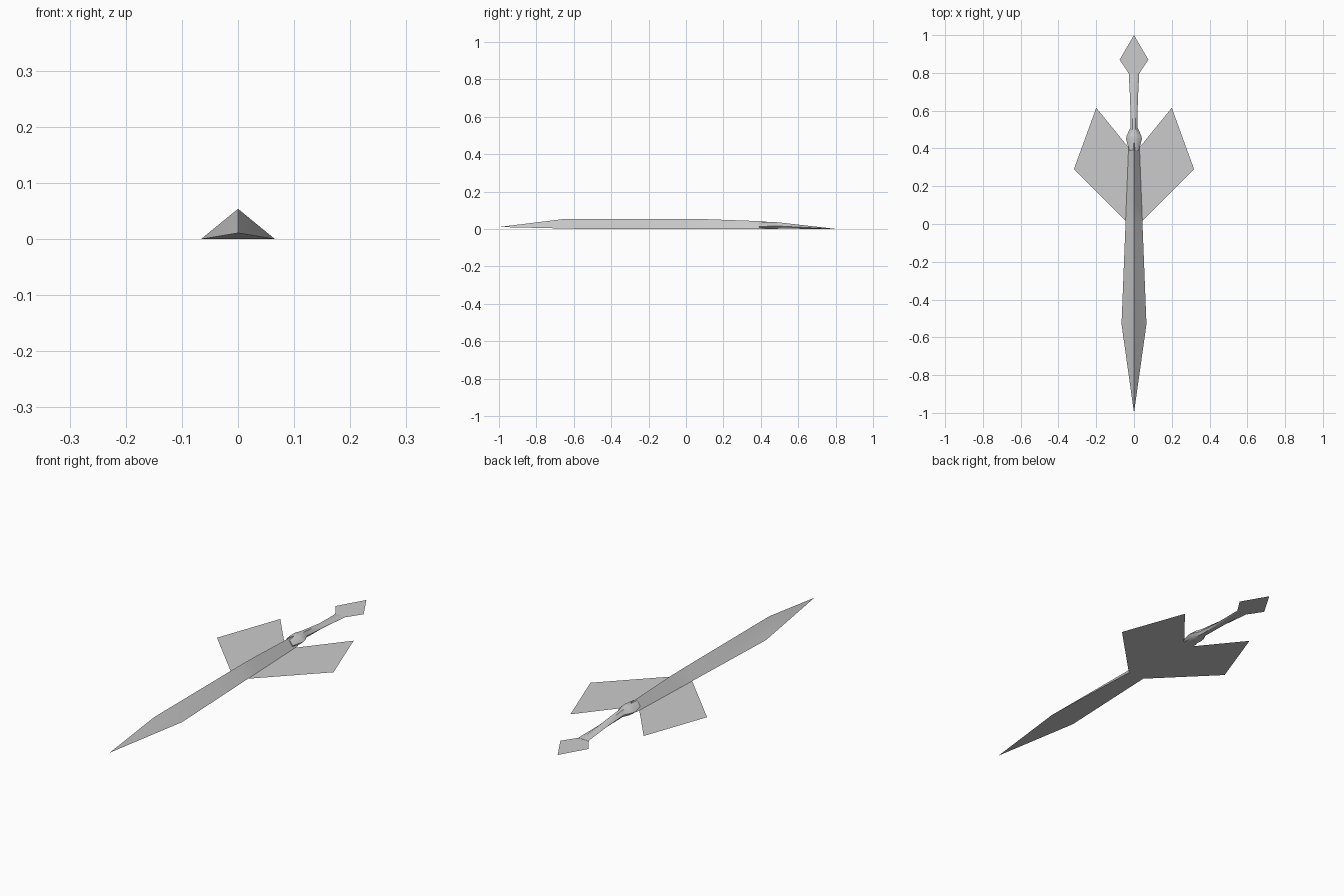
import bpy, bmesh
from math import radians

cube = bpy.data.objects.get("Cube")
if cube:
    bpy.data.objects.remove(cube, do_unlink=True)

grey = bpy.data.materials.new("plain grey")
grey.use_nodes = True
colour = (0.6, 0.6, 0.6, 1)
grey.diffuse_color = colour
grey.node_tree.nodes["Principled BSDF"].inputs["Base Color"].default_value = colour


def finish(name, bm, smooth=False):
    mesh = bpy.data.meshes.new(name)
    bm.to_mesh(mesh)
    bm.free()
    mesh.materials.append(grey)
    obj = bpy.data.objects.new(name, mesh)
    bpy.context.collection.objects.link(obj)
    if smooth:
        bpy.ops.object.select_all(action="DESELECT")
        obj.select_set(True)
        bpy.context.view_layer.objects.active = obj
        bpy.ops.object.shade_smooth_by_angle(angle=radians(50))
    return obj


def loft(name, section, stations):
    """Skin a closed body through (y, half width, bottom, top) stations."""
    bm = bmesh.new()
    rings = [[bm.verts.new((u * w, y, lo + v * (hi - lo))) for u, v in section]
             for y, w, lo, hi in stations]
    n = len(section)
    for a, b in zip(rings, rings[1:]):
        for i in range(n):
            j = (i + 1) % n
            bm.faces.new((a[i], a[j], b[j], b[i]))
    bm.faces.new(rings[0])
    bm.faces.new(rings[-1])
    bmesh.ops.remove_doubles(bm, verts=bm.verts, dist=0.00001)
    bmesh.ops.recalc_face_normals(bm, faces=bm.faces)
    return finish(name, bm, smooth=True)


def plate(name, outline):
    """Flat sheet at ground level with its face turned up."""
    bm = bmesh.new()
    face = bm.faces.new([bm.verts.new((x, y, 0)) for x, y in outline])
    face.normal_update()
    if face.normal.z < 0:
        face.normal_flip()
    return finish(name, bm)


# Ridged triangular blade tapering to a point
loft("blade", [(-1, 0), (1, 0), (0, 1)], [
    (-1.0, 0, 0.011, 0.011),
    (-0.53, 0.066, 0, 0.054),
    (0.0, 0.045, 0, 0.054),
    (0.1, 0.041, 0, 0.053),
    (0.43, 0.028, 0, 0.041),
])
# Thicken the tip up to where the ridge levels off
ridge = bpy.data.objects["blade"].data
tip_top = max((v for v in ridge.vertices if v.co.y < -0.4), key=lambda v: v.co.z)
tip_top.co.y = -0.65

# Rounded collar running into the tapering grip
loft("grip", [(-0.6, 0), (0.6, 0), (1, 0.4), (0.4, 1), (-0.4, 1), (-1, 0.4)], [
    (0.39, 0.026, 0, 0.036),
    (0.45, 0.042, 0, 0.038),
    (0.47, 0.038, 0, 0.038),
    (0.51, 0.019, 0.003, 0.034),
    (0.65, 0.020, 0.001, 0.018),
    (0.80, 0.028, 0, 0.001),
])

# Paper-thin swept guards
for side, s in (("left", 1), ("right", -1)):
    plate(side + "_guard", [(s * 0.044, 0.015), (s * 0.318, 0.29),
                            (s * 0.2, 0.615), (s * 0.029, 0.405)])

# Flat kite-shaped pommel
plate("pommel", [(-0.03, 0.8), (0.03, 0.8), (0.076, 0.87), (0, 1), (-0.076, 0.87)])
